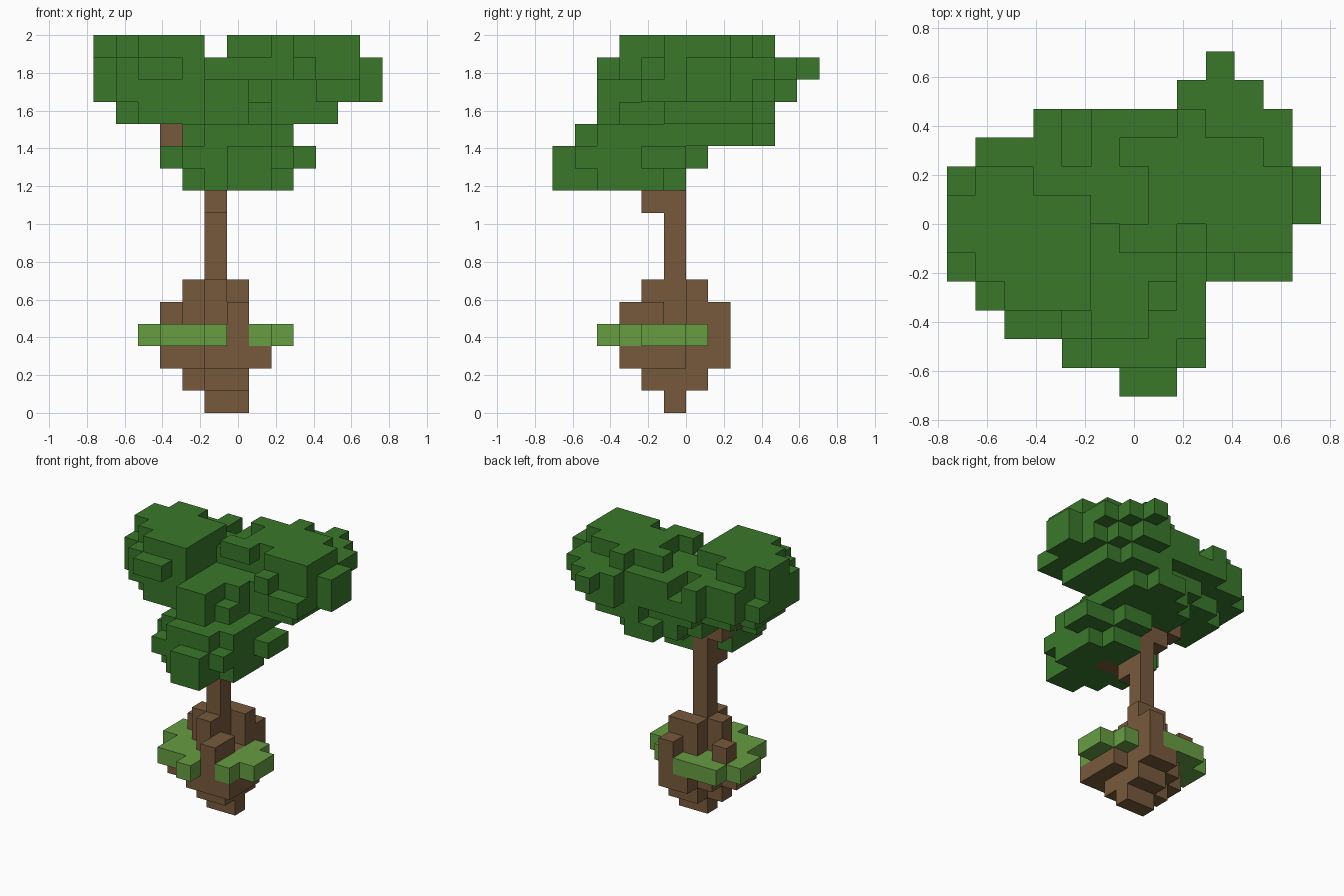
import bpy
import bmesh
from mathutils import Vector

cube = bpy.data.objects.get("Cube")
if cube:
    bpy.data.objects.remove(cube, do_unlink=True)

UNIT = 2 / 17
ORIGIN = Vector((-6.5, -6, 0))
taken = {}


def make_material(name, colour):
    mat = bpy.data.materials.new(name)
    mat.use_nodes = True
    mat.diffuse_color = (*colour, 1)
    shader = next(n for n in mat.node_tree.nodes if n.type == 'BSDF_PRINCIPLED')
    shader.inputs["Base Color"].default_value = (*colour, 1)
    shader.inputs["Roughness"].default_value = 0.9
    return mat


bark = make_material("brown bark", (0.185, 0.102, 0.045))
grass = make_material("light green grass", (0.135, 0.34, 0.055))
leaf = make_material("dark green leaf", (0.041, 0.187, 0.023))


def span(value):
    """Cells covered by one number or an inclusive pair."""
    return range(value[0], value[1] + 1) if isinstance(value, tuple) else (value,)


def fill(part, x, y, z):
    """Claim the free cells of a block for a part."""
    for i in span(x):
        for j in span(y):
            for k in span(z):
                taken.setdefault((i, j, k), part)


def build(part, material):
    """Turn a part's cells into a mesh of their exposed sides."""
    bm = bmesh.new()
    corners = {}

    def corner(point):
        key = tuple(round(c) for c in point)
        if key not in corners:
            corners[key] = bm.verts.new((Vector(key) + ORIGIN) * UNIT)
        return corners[key]

    for cell in [c for c, owner in taken.items() if owner == part]:
        base = Vector(cell)
        for axis in range(3):
            u, v, n = Vector(), Vector(), Vector()
            n[axis] = u[(axis + 1) % 3] = v[(axis + 2) % 3] = 1
            for side in (-1, 1):
                if tuple(round(c) for c in base + n * side) in taken:
                    continue
                start = base + n if side > 0 else base
                ring = [start, start + u, start + u + v, start + v]
                bm.faces.new([corner(p) for p in ring[::side]])
    mesh = bpy.data.meshes.new(part)
    bm.to_mesh(mesh)
    bm.free()
    mesh.materials.append(material)
    bpy.context.collection.objects.link(bpy.data.objects.new(part, mesh))


# Trunk and the branches hidden in the leaves
fill("trunk", x=5, y=5, z=(6, 11))
fill("trunk", x=5, y=4, z=9)
fill("trunk", x=5, y=(3, 4), z=10)
fill("trunk", x=6, y=3, z=10)
fill("trunk", x=4, y=5, z=(11, 12))
fill("trunk", x=3, y=5, z=12)

# Root ball, tapering down to a point
fill("root_ball", x=(5, 6), y=5, z=0)
fill("root_ball", x=(5, 6), y=(4, 6), z=1)
fill("root_ball", x=4, y=5, z=1)
fill("root_ball", x=(5, 7), y=(3, 5), z=2)
fill("root_ball", x=(4, 6), y=(4, 6), z=2)
fill("root_ball", x=(5, 6), y=(4, 6), z=3)
fill("root_ball", x=4, y=5, z=3)
fill("root_ball", x=3, y=(4, 5), z=2)
fill("root_ball", x=(5, 6), y=7, z=2)
fill("root_ball", x=6, y=7, z=3)
fill("root_ball", x=6, y=3, z=(3, 4))

# Root stubs around the foot of the trunk
fill("root_stubs", x=5, y=(4, 6), z=(4, 5))
fill("root_stubs", x=4, y=5, z=(4, 5))
fill("root_stubs", x=6, y=(6, 7), z=4)
fill("root_stubs", x=6, y=4, z=4)
fill("root_stubs", x=3, y=6, z=4)
fill("root_stubs", x=6, y=6, z=5)

# Grass ledge around the root ball
fill("grass_ledge", x=2, y=(5, 6), z=3)
fill("grass_ledge", x=(3, 4), y=(4, 6), z=3)
fill("grass_ledge", x=(3, 5), y=7, z=3)
fill("grass_ledge", x=(3, 5), y=3, z=3)
fill("grass_ledge", x=5, y=2, z=3)
fill("grass_ledge", x=7, y=(3, 6), z=3)
fill("grass_ledge", x=8, y=(4, 5), z=3)

# Low front clump of leaves
fill("front_foliage", x=(6, 7), y=0, z=(10, 11))
fill("front_foliage", x=(5, 7), y=1, z=(10, 12))
fill("front_foliage", x=(4, 8), y=(2, 4), z=(10, 12))
fill("front_foliage", x=(6, 7), y=5, z=10)
fill("front_foliage", x=(4, 8), y=(1, 5), z=11)
fill("front_foliage", x=(6, 7), y=6, z=11)
fill("front_foliage", x=9, y=(4, 5), z=11)
fill("front_foliage", x=3, y=3, z=11)
fill("front_foliage", x=(5, 6), y=(2, 3), z=(13, 14))
fill("front_foliage", x=7, y=3, z=13)

# Central mass joining the clumps
fill("centre_foliage", x=(4, 8), y=(5, 7), z=12)
fill("centre_foliage", x=(5, 8), y=8, z=12)
fill("centre_foliage", x=(6, 7), y=9, z=12)
fill("centre_foliage", x=(4, 7), y=(4, 8), z=(13, 14))
fill("centre_foliage", x=(4, 6), y=(6, 7), z=15)
fill("centre_foliage", x=(7, 8), y=(6, 8), z=15)
fill("centre_foliage", x=(5, 6), y=8, z=15)
fill("centre_foliage", x=(3, 5), y=(7, 9), z=14)
fill("centre_foliage", x=3, y=(7, 9), z=15)
fill("centre_foliage", x=5, y=9, z=15)
fill("centre_foliage", x=(6, 7), y=5, z=16)

# High clump on the right
fill("right_foliage", x=(1, 4), y=(4, 6), z=13)
fill("right_foliage", x=(2, 4), y=3, z=(13, 16))
fill("right_foliage", x=(2, 3), y=7, z=13)
fill("right_foliage", x=(0, 4), y=(5, 6), z=(14, 16))
fill("right_foliage", x=0, y=4, z=(14, 15))
fill("right_foliage", x=0, y=7, z=14)
fill("right_foliage", x=(1, 4), y=4, z=(14, 16))
fill("right_foliage", x=1, y=3, z=(14, 15))
fill("right_foliage", x=(1, 2), y=7, z=(14, 16))
fill("right_foliage", x=(1, 2), y=8, z=(14, 15))
fill("right_foliage", x=(2, 3), y=2, z=15)

# High clump on the left
fill("left_foliage", x=(7, 10), y=(5, 8), z=13)
fill("left_foliage", x=(7, 9), y=9, z=13)
fill("left_foliage", x=(8, 11), y=(5, 8), z=14)
fill("left_foliage", x=(10, 11), y=4, z=14)
fill("left_foliage", x=(6, 10), y=9, z=(14, 15))
fill("left_foliage", x=11, y=9, z=15)
fill("left_foliage", x=(9, 11), y=(5, 8), z=15)
fill("left_foliage", x=9, y=4, z=15)
fill("left_foliage", x=12, y=(6, 7), z=(14, 15))
fill("left_foliage", x=(8, 9), y=10, z=14)
fill("left_foliage", x=(8, 10), y=10, z=15)
fill("left_foliage", x=9, y=11, z=15)
fill("left_foliage", x=(7, 11), y=(6, 7), z=16)
fill("left_foliage", x=(6, 10), y=8, z=16)
fill("left_foliage", x=(9, 11), y=5, z=16)
fill("left_foliage", x=8, y=9, z=16)

for name in ("trunk", "root_ball", "root_stubs"):
    build(name, bark)
build("grass_ledge", grass)
for name in ("front", "centre", "right", "left"):
    build(name + "_foliage", leaf)
